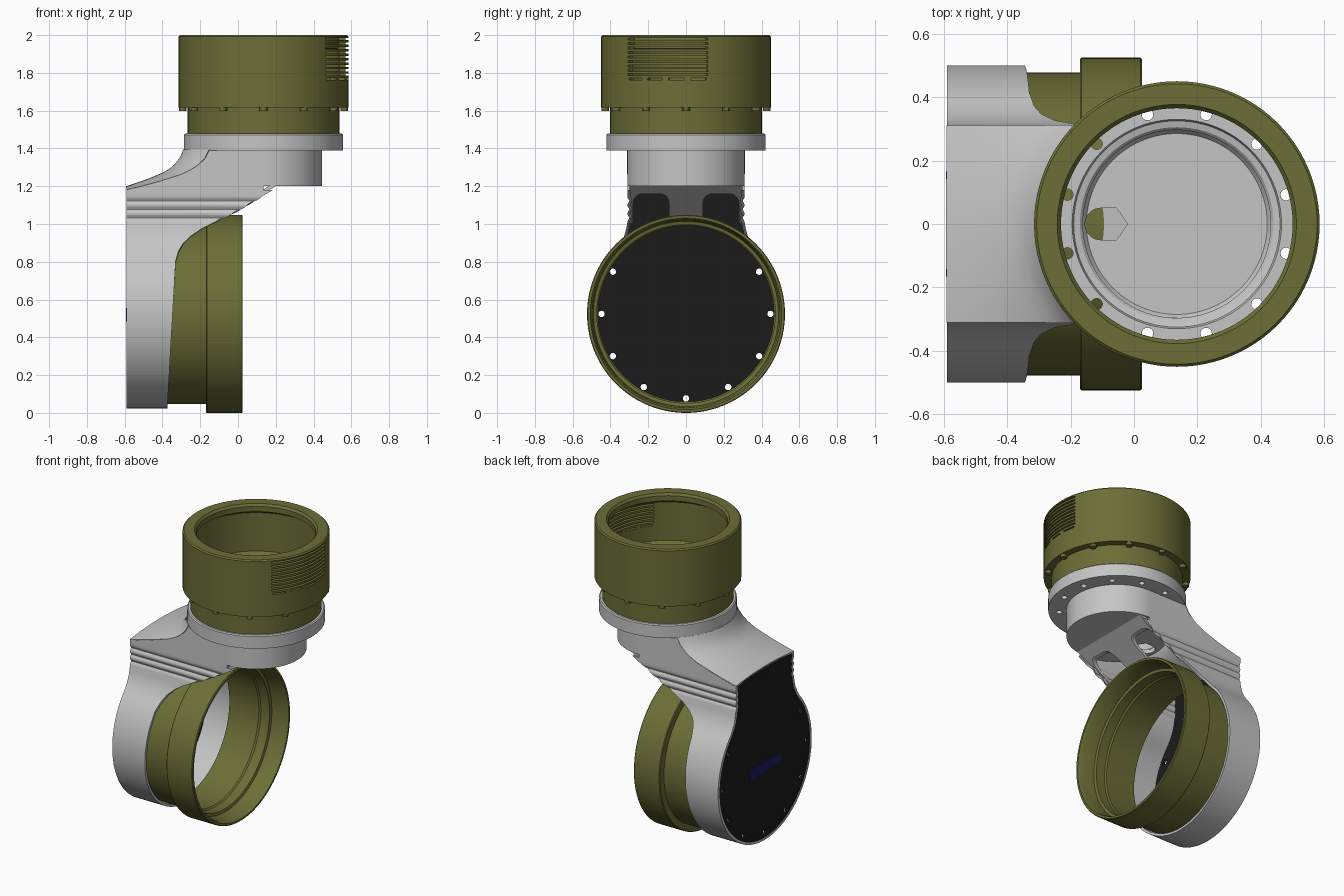
import bpy, bmesh, math
from math import sin, cos, pi, radians, sqrt

if "Cube" in bpy.data.objects:
    bpy.data.objects.remove(bpy.data.objects["Cube"])

XC, ZC = 0.135, 0.524          # axis of the upper joint (x) and of the lower joint (z)


def material(name, rgb):
    m = bpy.data.materials.new(name)
    m.diffuse_color = (*rgb, 1)
    m.use_nodes = True
    m.node_tree.nodes["Principled BSDF"].inputs["Base Color"].default_value = m.diffuse_color
    return m


OLIVE = material("olive", (0.15, 0.155, 0.037))
GRAY = material("light gray", (0.56, 0.56, 0.56))
BLACK = material("black", (0.011, 0.011, 0.011))
BLUE = material("dark blue", (0.011, 0.011, 0.13))


def make(name, bm, mat=None):
    me = bpy.data.meshes.new(name)
    bmesh.ops.remove_doubles(bm, verts=bm.verts, dist=1e-5)
    bmesh.ops.recalc_face_normals(bm, faces=bm.faces)
    bm.to_mesh(me)
    bm.free()
    ob = bpy.data.objects.new(name, me)
    bpy.context.collection.objects.link(ob)
    if mat:
        me.materials.append(mat)
    return ob


def finish(ob):
    bpy.ops.object.select_all(action='DESELECT')
    ob.select_set(True)
    bpy.context.view_layer.objects.active = ob
    for m in list(ob.modifiers):
        bpy.ops.object.modifier_apply(modifier=m.name)
    bpy.ops.object.shade_smooth_by_angle(angle=radians(30))


def cut(ob, bm):
    tool = make("cutter", bm)
    tool.hide_render = True
    mod = ob.modifiers.new("cut", 'BOOLEAN')
    mod.operation, mod.solver, mod.object = 'DIFFERENCE', 'EXACT', tool
    finish(ob)
    bpy.data.objects.remove(tool)


def solidify(ob, t):
    mod = ob.modifiers.new("wall", 'SOLIDIFY')
    mod.thickness, mod.offset = t, 0
    finish(ob)


def strip(bm, rows, closed=False):
    """Quads between successive rows of points."""
    vs = [[bm.verts.new(p) for p in r] for r in rows]
    n = len(vs)
    for i in range(n if closed else n - 1):
        a, b = vs[i], vs[(i + 1) % n]
        for j in range(len(a) - 1):
            bm.faces.new((a[j], a[j + 1], b[j + 1], b[j]))


def lathe(name, prof, mat, place, n=96):
    """Closed (radius, height) profile revolved; place maps it into the model."""
    bm = bmesh.new()
    strip(bm, [[place(r * cos(2 * pi * i / n), r * sin(2 * pi * i / n), h) for r, h in prof]
               for i in range(n)], True)
    bmesh.ops.remove_doubles(bm, verts=bm.verts, dist=1e-5)
    ob = make(name, bm, mat)
    finish(ob)
    return ob


def upright(a, b, h):
    return (XC + a, b, h)


def sideways(a, b, h):
    return (h, a, ZC + b)


def prism(bm, pts, lo, hi, place):
    n = len(pts)
    a = [bm.verts.new(place(u, v, lo)) for u, v in pts]
    b = [bm.verts.new(place(u, v, hi)) for u, v in pts]
    bm.faces.new(a[::-1])
    bm.faces.new(b)
    for i in range(n):
        bm.faces.new((a[i], a[(i + 1) % n], b[(i + 1) % n], b[i]))


def circle(u, v, r, n=16):
    return [(u + r * cos(2 * pi * i / n), v + r * sin(2 * pi * i / n)) for i in range(n)]


def rounded(u, v, hu, hv, r):
    return [(u + sx * (hu - r) + r * cos(a0 + k * pi / 10), v + sy * (hv - r) + r * sin(a0 + k * pi / 10))
            for sx, sy, a0 in ((1, 1, 0), (-1, 1, pi / 2), (-1, -1, pi), (1, -1, 1.5 * pi))
            for k in range(6)]


def interp(tab, x):
    for (x0, y0), (x1, y1) in zip(tab, tab[1:]):
        if x <= x1:
            return y0 + (y1 - y0) * (x - x0) / (x1 - x0)
    return tab[-1][1]


# upper olive ring with louvres and bolt bosses
prof = [(0.365, 1.475), (0.402, 1.475), (0.402, 1.617), (0.45, 1.617), (0.45, 1.992), (0.442, 2.0),
        (0.377, 2.0), (0.365, 1.985), (0.365, 1.95), (0.415, 1.92), (0.415, 1.66), (0.365, 1.62),
        (0.365, 1.475)]
ring = lathe("upper_ring", prof, OLIVE, upright)
bm = bmesh.new()


def arc(a0, a1, z0, z1):
    an = [radians(a0 + (a1 - a0) * i / 14) for i in range(15)]
    pts = [(0.40 * cos(a), 0.40 * sin(a)) for a in an] + [(0.48 * cos(a), 0.48 * sin(a)) for a in an[::-1]]
    prism(bm, pts, z0, z1, upright)


for i in range(9):
    arc(-43, 15, 1.785 + i * 0.0235, 1.796 + i * 0.0235)
for i in range(4):
    arc(-42 + 15 * i, -31 + 15 * i, 1.762, 1.772)
cut(ring, bm)

bm = bmesh.new()
for i in range(12):
    a = radians(30 * i)
    prism(bm, circle(0.428 * cos(a), 0.428 * sin(a), 0.02, 12), 1.597, 1.625, upright)
finish(make("ring_bosses", bm, OLIVE))

# gray cup and bolt flange under the ring
cup = lathe("neck_cup", [(0, 1.2), (0.31, 1.2), (0.31, 1.39), (0.422, 1.39), (0.422, 1.472), (0.415, 1.478),
                         (0.33, 1.478), (0.325, 1.465), (0.305, 1.46), (0.296, 1.45), (0.296, 1.24),
                         (0.285, 1.225), (0, 1.225)], GRAY, upright)
bm = bmesh.new()
for i in range(12):
    a = radians(15 + 30 * i)
    prism(bm, circle(0.357 * cos(a), 0.357 * sin(a), 0.018), 1.36, 1.5, upright)
slot = [(-0.24 + 0.05 * cos(a), 0.05 * sin(a)) for a in [pi / 2 + pi * k / 10 for k in range(11)]]
prism(bm, slot + [(-0.19, -0.05), (-0.155, 0), (-0.19, 0.05)], 1.15, 1.3, upright)
cut(cup, bm)

# lower olive drum with its wider open ring
lathe("lower_drum", [(0.478, -0.39), (0.478, -0.17), (0.519, -0.17), (0.524, -0.165), (0.524, 0.02),
                     (0.52, 0.025), (0.507, 0.025), (0.497, 0.0), (0.49, -0.09), (0.472, -0.095),
                     (0.472, -0.16), (0.465, -0.17), (0.465, -0.39), (0.478, -0.39)], OLIVE, sideways, 120)


# outline of the disc with its ribbed neck, seen along x
def outline(inset, top, ribs):
    half = [((0.5 - inset) * cos(a), ZC + (0.5 - inset) * sin(a))
            for a in [radians(-90 + 132 * i / 50) for i in range(51)]]
    half += [(y - inset, z) for y, z in ((0.347, 0.893), (0.327, 0.935), (0.316, 0.975))]
    half += [(0.31 - inset + ribs * 0.5 * (cos((z - 1.01) * 2 * pi / 0.045) - 1), z)
             for z in [1.01 + 0.135 * i / 24 for i in range(25)]]
    half.append((0.31 - inset, 1.16))
    half.append((0.31 - inset, top))
    return [(-y, z) for y, z in half[:0:-1]] + half


# gray housing wall, reaching to the slanted front edge
EDGE = [(0.0, -0.376), (0.8, -0.33), (0.87, -0.31), (0.92, -0.27), (0.97, -0.2), (1.02, -0.1),
        (1.07, 0.0), (1.13, 0.1), (1.18, 0.185)]
bm = bmesh.new()
strip(bm, [[(-0.59 + (interp(EDGE, z) + 0.59) * k / 4, y, z) for k in range(5)]
           for y, z in outline(0.008, 1.18, 0.01)])
solidify(make("housing_wall", bm, GRAY), 0.016)

# arm roof sweeping up to the flange, and its flat cheeks
RISE = [(0, 0), (0.2, 0.1), (0.4, 0.21), (0.66, 0.38), (0.78, 0.5), (0.86, 0.61), (0.95, 0.8), (1, 1)]


def roof(y):
    x1, z0 = XC - sqrt(0.42 ** 2 - y * y), 1.195 - 0.02 * (y / 0.31) ** 2
    return [(-0.59 + (x1 + 0.59) * t, y, z0 + (1.392 - z0) * s) for t, s in RISE]


bm = bmesh.new()
strip(bm, [roof(-0.309 + 0.618 * i / 32) for i in range(33)])
solidify(make("arm_roof", bm, GRAY), 0.012)
bm = bmesh.new()
for s in (-1, 1):
    bm.faces.new([bm.verts.new(p) for p in roof(0.302 * s)
                  + [(XC, 0.302 * s, 1.392), (XC, 0.302 * s, 1.172), (-0.59, 0.302 * s, 1.172)]])
solidify(make("arm_cheeks", bm, GRAY), 0.016)

# sloped plate under the arm with two rounded windows
bm = bmesh.new()
prism(bm, [(0.2, 1.2), (-0.14, 1.003), (-0.15, 1.015), (0.17, 1.205)], -0.3, 0.3, lambda u, v, w: (u, w, v))
under = make("arm_underside", bm, GRAY)
bm = bmesh.new()
for s in (-1, 1):
    prism(bm, rounded(0.185 * s, 1.06, 0.095, 0.1, 0.05), -0.4, 0.4, lambda u, v, w: (w, u, v))
cut(under, bm)

# black back cover with bolt holes
bm = bmesh.new()
prism(bm, outline(0.012, 1.175, 0), -0.588, -0.572, lambda u, v, w: (w, u, v))
cover = make("back_cover", bm, BLACK)
bm = bmesh.new()
for d in range(-210, 31, 30):
    a = radians(d)
    prism(bm, circle(0.447 * cos(a), 0.447 * sin(a), 0.017), -0.7, -0.5, sideways)
cut(cover, bm)

# blue pill-shaped plate on the cover
bm = bmesh.new()
prism(bm, rounded(0, -0.005, 0.165, 0.035, 0.034), -0.592, -0.586, sideways)
finish(make("back_badge", bm, BLUE))
